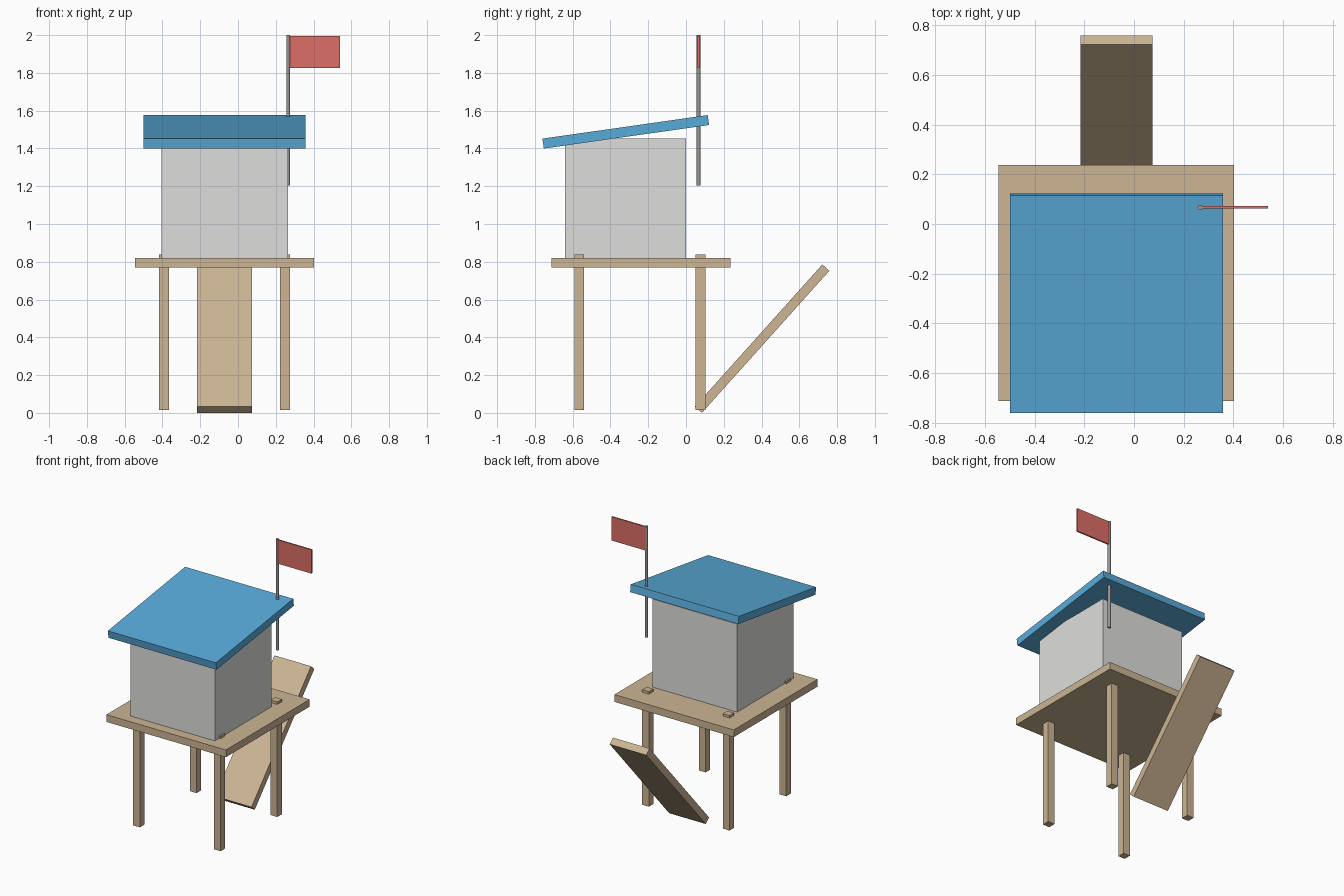
import bpy
from math import radians

default = bpy.data.objects.get("Cube")
if default:
    bpy.data.objects.remove(default, do_unlink=True)


def srgb(*channels):
    return [((c / 255 + 0.055) / 1.055) ** 2.4 for c in channels] + [1.0]


def material(name, colour):
    mat = bpy.data.materials.new(name)
    mat.use_nodes = True
    mat.diffuse_color = colour
    mat.node_tree.nodes["Principled BSDF"].inputs["Base Color"].default_value = colour
    return mat


wood = material("tan wood", srgb(204, 181, 148))
wall = material("light grey wall", srgb(222, 222, 220))
blue = material("blue roof", srgb(89, 171, 218))
red = material("red cloth", srgb(221, 110, 104))
metal = material("grey metal", srgb(150, 150, 148))


def box(name, centre, size, mat, tilt=0.0):
    """Box with the given full size, tilted about the x axis in degrees."""
    bpy.ops.mesh.primitive_cube_add(size=1, location=centre)
    obj = bpy.context.object
    obj.name = name
    obj.scale = size
    bpy.ops.object.transform_apply(location=False, rotation=False, scale=True)
    obj.rotation_euler.x = radians(tilt)
    obj.data.materials.append(mat)
    return obj


MID_X = -0.071

# Platform and its four posts, which poke slightly through the deck
box("platform", (MID_X, -0.238, 0.795), (0.947, 0.949, 0.052), wood)
for side, sx in (("right", -1), ("left", 1)):
    for end, y in (("front", -0.565), ("back", 0.077)):
        box(f"{end}_{side}_leg", (MID_X + sx * 0.32, y, 0.427),
            (0.053, 0.052, 0.824), wood)

# Cabin and sloping roof
box("cabin", (MID_X, -0.32, 1.135), (0.67, 0.64, 0.634), wall)
box("roof", (MID_X, -0.319, 1.488), (0.857, 0.884, 0.053), blue, 8.1)

# Ramp leaning away at the back
box("ramp", (MID_X, 0.403, 0.393), (0.29, 1.01, 0.05), wood, 48.1)

# Flag and pole
bpy.ops.mesh.primitive_cylinder_add(vertices=12, radius=0.0105, depth=0.795,
                                    location=(0.266, 0.067, 1.6025))
pole = bpy.context.object
pole.name = "flag_pole"
pole.data.materials.append(metal)
bpy.ops.object.shade_smooth_by_angle(angle=radians(40))
box("flag", (0.404, 0.067, 1.911), (0.272, 0.011, 0.17), red)
